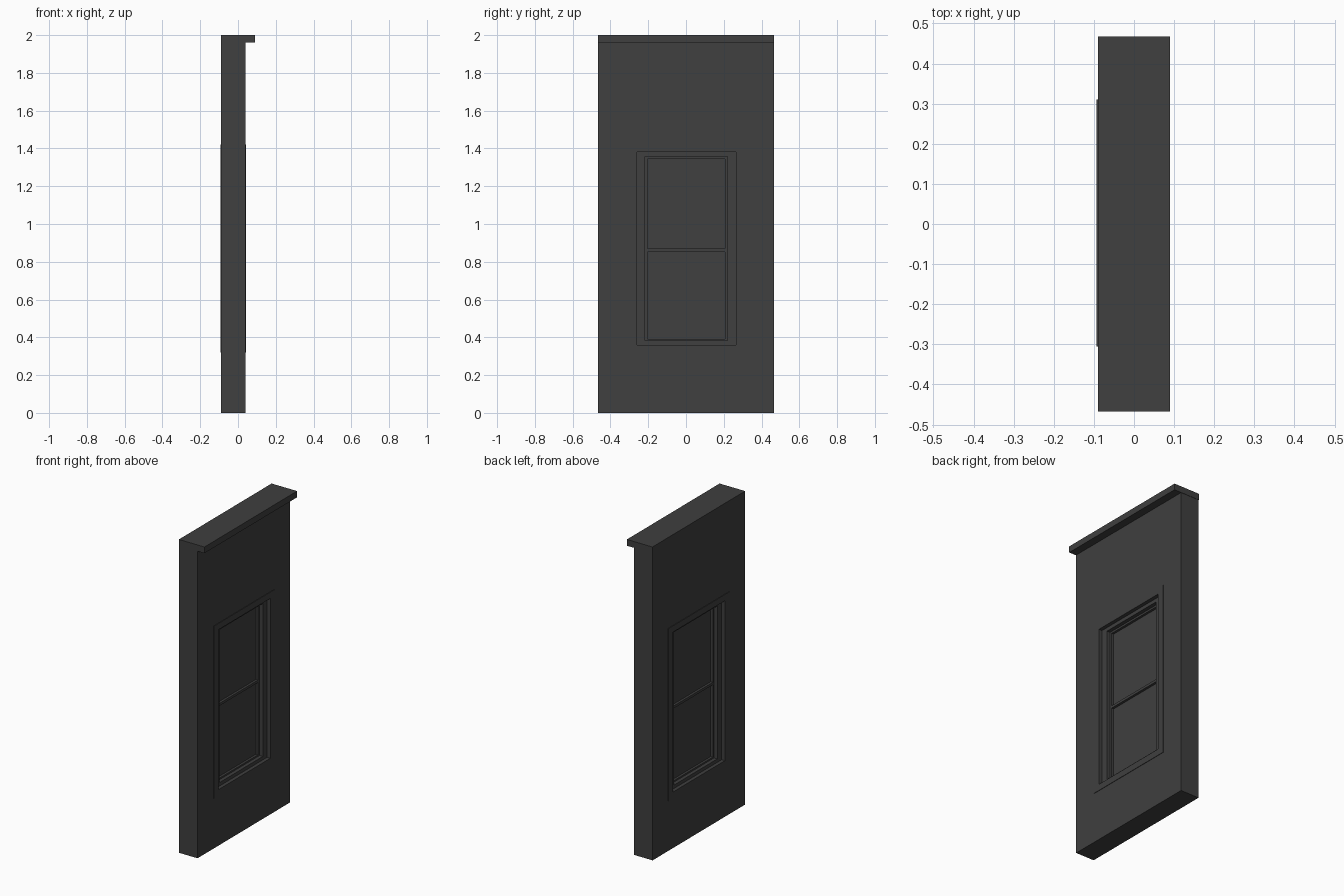
import bpy, bmesh

if "Cube" in bpy.data.objects:
    bpy.data.objects.remove(bpy.data.objects["Cube"])

mat = bpy.data.materials.new("dark_grey")
mat.diffuse_color = (0.05, 0.05, 0.05, 1)
mat.use_nodes = True
mat.node_tree.nodes["Principled BSDF"].inputs["Base Color"].default_value = mat.diffuse_color


def finish(name, bm):
    bmesh.ops.recalc_face_normals(bm, faces=bm.faces)
    me = bpy.data.meshes.new(name)
    bm.to_mesh(me)
    bm.free()
    me.materials.append(mat)
    ob = bpy.data.objects.new(name, me)
    bpy.context.collection.objects.link(ob)
    return ob


def box(name, x, y, z):
    """Box from (min, max) ranges."""
    bm = bmesh.new()
    bmesh.ops.create_cube(bm, size=1)
    for v in bm.verts:
        v.co = [r[0] if c < 0 else r[1] for r, c in zip((x, y, z), v.co)]
    return finish(name, bm)


def ring(name, x, outer, inner):
    """Rectangular frame in the yz plane; rectangles are (y0, y1, z0, z1)."""
    bm = bmesh.new()
    loops = []
    for xx in x:
        for y0, y1, z0, z1 in (outer, inner):
            loops.append([bm.verts.new((xx, y, z)) for y, z in
                          ((y0, z0), (y1, z0), (y1, z1), (y0, z1))])
    bo, bi, fo, fi = loops
    for a, b in ((bo, bi), (bi, fi), (fi, fo), (fo, bo)):
        for i in range(4):
            j = (i + 1) % 4
            bm.faces.new((a[i], a[j], b[j], b[i]))
    return finish(name, bm)


# Nested window outlines, outside to inside
casing = (-0.305, 0.31, 0.32, 1.42)
opening = (-0.26, 0.265, 0.36, 1.38)
jamb_in = (-0.216, 0.221, 0.382, 1.357)
sash_in = (-0.203, 0.206, 0.392, 1.345)

# Wall panel and overhanging cap
ring("wall", (-0.09, 0.04), (-0.465, 0.465, 0, 1.96), opening)
box("cap", (-0.09, 0.09), (-0.467, 0.467), (1.96, 2.0))

# Window: casing proud of both faces, then stepped frames
ring("window_casing", (-0.093, 0.043), casing, opening)
ring("window_jamb", (-0.07, 0.02), opening, jamb_in)
ring("window_sash", (-0.047, -0.003), jamb_in, sash_in)

# Meeting rail and panes
y_in = sash_in[:2]
box("meeting_rail", (-0.047, -0.003), y_in, (0.853, 0.869))
box("lower_pane", (-0.032, -0.018), y_in, (sash_in[2], 0.853))
box("upper_pane", (-0.032, -0.018), y_in, (0.869, sash_in[3]))
